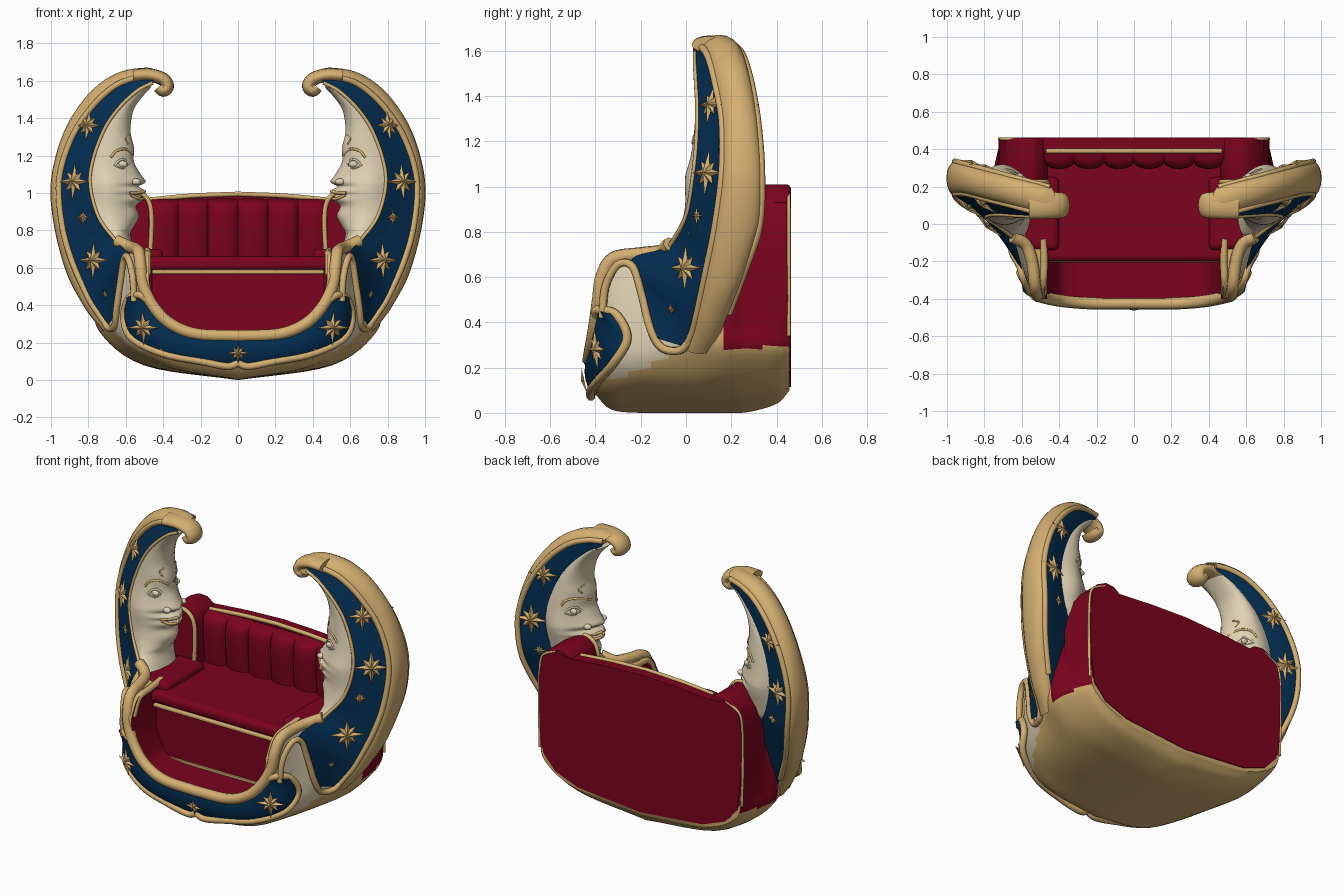
import bpy, bmesh, math, random
from mathutils import Vector
from mathutils.bvhtree import BVHTree

if "Cube" in bpy.data.objects:
    bpy.data.objects.remove(bpy.data.objects["Cube"])

random.seed(4)


def material(name, rgb):
    m = bpy.data.materials.new(name)
    m.diffuse_color = (*rgb, 1)
    m.use_nodes = True
    m.node_tree.nodes["Principled BSDF"].inputs["Base Color"].default_value = m.diffuse_color
    return m


GOLD = material("antique gold", (0.66, 0.43, 0.165))
BLUE = material("night blue", (0.001, 0.028, 0.088))
CREAM = material("ivory", (0.74, 0.64, 0.45))
RED = material("crimson", (0.20, 0.001, 0.013))


def finish(name, bm, mats, mirror=True, angle=50):
    bmesh.ops.recalc_face_normals(bm, faces=bm.faces)
    me = bpy.data.meshes.new(name)
    bm.to_mesh(me)
    bm.free()
    for m in mats:
        me.materials.append(m)
    ob = bpy.data.objects.new(name, me)
    bpy.context.collection.objects.link(ob)
    bpy.ops.object.select_all(action='DESELECT')
    ob.select_set(True)
    bpy.context.view_layer.objects.active = ob
    bpy.ops.object.shade_smooth_by_angle(angle=math.radians(angle))
    if mirror:
        ob.modifiers.new("mirror", 'MIRROR')
    return ob


def spline(pts, n):
    """Smooth curve through pts, n samples per span."""
    p = [Vector(q) for q in pts]
    p = [2 * p[0] - p[1]] + p + [2 * p[-1] - p[-2]]
    out = []
    for i in range(1, len(p) - 2):
        a, b, c, d = p[i - 1:i + 3]
        for k in range(n):
            t = k / n
            out.append(0.5 * (2 * b + (c - a) * t + (2 * a - 5 * b + 4 * c - d) * t * t
                              + (3 * b - a - 3 * c + d) * t ** 3))
    return out + [p[-2]]


def loft(name, rows, mats, rule=None, ring=False, caps=False, mirror=True, angle=50):
    bm = bmesh.new()
    v = [[bm.verts.new(p) for p in r] for r in rows]
    n = len(rows[0])
    for i in range(len(rows) - 1):
        for j in range(n if ring else n - 1):
            k = (j + 1) % n
            f = bm.faces.new((v[i][j], v[i][k], v[i + 1][k], v[i + 1][j]))
            if rule:
                f.material_index = rule(j, f.calc_center_median())
    if caps:
        bm.faces.new(v[0])
        bm.faces.new(v[-1])
    return finish(name, bm, mats, mirror, angle)


def tube(name, pts, r, mat=GOLD, mirror=True, n=6, sides=8):
    path = spline(pts, n)
    rows, a = [], Vector((0.31, 0.47, 0.83))
    for i, p in enumerate(path):
        t = (path[min(i + 1, len(path) - 1)] - path[max(i - 1, 0)]).normalized()
        a = (a - t * a.dot(t)).normalized()
        b = t.cross(a)
        rows.append([p + r * (a * math.cos(k * math.tau / sides) + b * math.sin(k * math.tau / sides))
                     for k in range(sides)])
    return loft(name, rows, [mat], ring=True, caps=True, mirror=mirror)


def prism(name, outline, y0, y1, mat, bevel=0.0):
    ob = loft(name, [[(x, y, z) for x, z in outline] for y in (y0, y1)], [mat], ring=True, caps=True)
    if bevel:
        m = ob.modifiers.new("bevel", 'BEVEL')
        m.width, m.segments = bevel, 3
    return ob


def ball(name, loc, size, mat):
    bm = bmesh.new()
    bmesh.ops.create_uvsphere(bm, u_segments=16, v_segments=10, radius=1)
    for v in bm.verts:
        v.co = Vector(loc) + Vector(v.co[i] * size[i] for i in range(3))
    return finish(name, bm, [mat])


# --- hull: (y, outer half profile, inner top height) ---
sections = [
    (-.40, [(0, .08), (.3, .11), (.44, .2), (.48, .4), (.50, .56)], .56),
    (-.33, [(0, .015), (.35, .07), (.52, .2), (.55, .4), (.54, .67)], .67),
    (-.2, [(0, 0), (.42, .08), (.60, .22), (.60, .45), (.56, .69)], .68),
    (0, [(0, 0), (.48, .08), (.67, .25), (.69, .42), (.62, .70)], .69),
    (.15, [(0, 0), (.5, .08), (.73, .25), (.76, .42), (.70, .70)], .69),
    (.27, [(0, .003), (.5, .08), (.735, .26), (.735, .4), (.70, .69)], .69),
    (.40, [(0, .04), (.48, .1), (.70, .25), (.722, .4), (.70, .69)], .69),
    (.458, [(0, .1), (.45, .14), (.67, .25), (.71, .4), (.70, .69)], .69)]
rows = []
for y, outer, top in sections:
    half = spline(outer, 6) + spline([(.475, top), (.47, .5), (.42, .34), (.34, .262), (0, .25)], 3)
    rows.append([(max(p[0], 0), y, p[1]) for p in half])
cols = [spline(c, 8) for c in zip(*rows)]


def hull_rule(j, c):
    if j > 24 or (c.z > .29 and c.y > .17):
        return 2
    return 1 if j < 24 and c.y < .06 and c.z > .15 + max(0, (c.y + .3) * .45) else 0


loft("hull", [[Vector((p.x, p.y, max(p.z, 0))) for p in r] for r in zip(*cols)], [GOLD, CREAM, RED],
     hull_rule, caps=True)


# --- crescents: blue front, gold rim, blue back ---
def back_y(x, z):
    return .345 - .27 * (1 - x) - .25 * max(0, .85 - z)


O = spline([(.45, .05, 1.625), (.55, .07, 1.615), (.66, .10, 1.57), (.78, .13, 1.46), (.89, .16, 1.29),
            (.955, .16, 1.07), (.94, .13, .83), (.885, .09, .63), (.80, .05, .44), (.75, .03, .36), (.70, 0, .29)], 5)
I = spline([(.455, .04, 1.59), (.54, .04, 1.545), (.64, .045, 1.45), (.715, .05, 1.34), (.775, .045, 1.18),
            (.79, .03, 1.04), (.745, 0, .87), (.65, -.07, .74), (.60, -.24, .68), (.63, -.19, .55), (.665, -.13, .33)], 5)
S = spline([(.42, 1.655), (.5, 1.67), (.65, 1.64), (.80, 1.53), (.93, 1.33), (1.0, 1.07), (.985, .83),
            (.92, .58), (.84, .42), (.78, .33), (.72, .26)], 5)
rows = []
for o, i, s in zip(O, I, S):
    ob_, ib = (Vector((p.x, back_y(p.x, p.z), p.z)) for p in (o, i))
    c = (o + ob_) / 2
    d = Vector((s[0], c.y, s[1])) - c
    rim = [c + (o - c) * math.cos(math.pi * k / 8) + d * math.sin(math.pi * k / 8) for k in range(9)]
    rows.append([i, i.lerp(o, .5)] + rim + [ob_.lerp(ib, .5), ib])
crescent = loft("crescent", rows, [GOLD, BLUE], lambda j, c: 1 if j < 2 or j > 9 else 0)
tube("crescent_outer_trim", O[::5], .017)
tube("crescent_inner_trim", I[:36:5], .010)
back = [Vector((p.x, back_y(p.x, p.z), p.z)) for p in O]
tube("crescent_back_trim", back[:41:5], .017)

# --- scrolled tip ---
path = spline([(.56, 1.628), (.47, 1.63), (.40, 1.608), (.378, 1.57), (.40, 1.55), (.42, 1.57)], 5)
rows = []
for k, p in enumerate(path):
    t = (path[min(k + 1, len(path) - 1)] - path[max(k - 1, 0)]).normalized()
    rows.append([(p[0] - t[1] * .036 * math.cos(a), .10 + (.075 - .0006 * k) * math.sin(a),
                  p[1] + t[0] * .036 * math.cos(a)) for a in (q * math.tau / 16 for q in range(16))])
loft("scroll_tip", rows, [GOLD], ring=True, caps=True)

# --- face in profile, same on front and back ---
profile = spline([(1.57, .46), (1.51, .515), (1.44, .56), (1.33, .575), (1.24, .555), (1.17, .557), (1.10, .52),
                  (1.06, .493), (1.035, .53), (1.01, .492), (.99, .52), (.965, .503), (.93, .545), (.88, .528),
                  (.83, .55), (.78, .575), (.70, .55)], 4)
rows = []
for z, xp in profile:
    i = next((a.lerp(b, (a.z - z) / (a.z - b.z)) for a, b in zip(I, I[1:41]) if a.z >= z > b.z), I[40])
    xi = max(i.x, xp + .01)
    xb = .56 if .8 < z < 1.3 else xp
    yf = max(i.y, -.06)
    ym = .03 + .5 * (back_y(xb, z) - .05)
    yb = back_y(xi, z)
    cheek = .03 * max(0, 1 - abs(z - 1.05) / .45) + .012 * math.exp(-((z - 1.03) / .08) ** 2)
    row = []
    for k in range(25):
        s = 1 - abs(k - 12) / 12
        f = math.sqrt(max(0, 1 - s ** 2.4))
        y0 = yf if k < 12 else yb
        bump = cheek * math.sin(math.pi * s) * (-1 if k < 12 else 1)
        row.append((xi + (xb - xi) * s + (xp - xb) * s ** 4, ym + (y0 - ym) * f + bump, z))
    rows.append(row)
face = loft("moon_face", rows, [CREAM], angle=80)


def tree_of(ob):
    return BVHTree.FromPolygons([v.co for v in ob.data.vertices], [tuple(p.vertices) for p in ob.data.polygons])


def hit(tree, x, z, side):
    """Point and outward normal on a surface seen from front (-1) or back (1)."""
    p, n, _, _ = tree.ray_cast(Vector((x, side * 2, z)), Vector((0, -side, 0)))
    if p is None:
        p, n, _, _ = tree.find_nearest(Vector((x, side * .3, z)))
    return p, (n if n.y * side > 0 else -n)


face_tree = tree_of(face)
for side, tag in ((-1, "front"), (1, "back")):
    def on(x, z):
        return hit(face_tree, x, z, side)[0]
    ball(f"eye_{tag}", on(.617, 1.155), (.026, .014, .018), CREAM)
    ball(f"nostril_{tag}", on(.545, 1.06), (.026, .02, .018), CREAM)
    for part, pts, r in (("brow", [(.565, 1.205), (.60, 1.235), (.65, 1.225), (.68, 1.19)], .007),
                         ("upper_lid", [(.585, 1.155), (.61, 1.18), (.64, 1.17), (.66, 1.145)], .006),
                         ("lower_lid", [(.59, 1.15), (.615, 1.132), (.65, 1.142)], .004),
                         ("upper_lip", [(.50, 1.008), (.53, 1.002), (.58, 1.0)], .009),
                         ("lower_lip", [(.51, .968), (.535, .972), (.575, .99)], .009),
                         ("forehead_curl", [(.585, 1.26), (.60, 1.29), (.585, 1.31)], .005)):
        tube(f"{part}_{tag}", [on(*q) for q in pts], r, CREAM if "lid" in part else GOLD)

# --- front apron ---
A = spline([(0, -.44, .225), (.2, -.44, .235), (.34, -.425, .285), (.43, -.415, .36), (.49, -.40, .43), (.53, -.39, .455)], 5)
B = spline([(0, -.42, .09), (.2, -.42, .10), (.4, -.39, .14), (.565, -.32, .22), (.61, -.26, .33), (.585, -.31, .435)], 5)
rows = []
for a, b in zip(A, B):
    m = (a + b) / 2 + Vector((.06 * a.x, -.015, 0))
    rows.append([a * (1 - t) ** 2 + 2 * t * (1 - t) * (2 * m - (a + b) / 2) + b * t * t for t in (k / 6 for k in range(7))])
apron = loft("front_apron", rows, [BLUE])
tube("apron_trim", [(0, -.42, .09), (.06, -.42, .073)] + B[5::5] + [A[-1], A[20]], .02)

# --- gold edge of the opening and side scrollwork ---
tube("opening_edge", [(0, -.425, .235), (.22, -.425, .245), (.36, -.415, .30), (.45, -.40, .39), (.505, -.385, .50),
                      (.52, -.37, .60), (.53, -.32, .68), (.545, -.2, .70), (.58, -.11, .712), (.65, -.07, .745)], .033)
tube("inner_edge", [(.485, -.37, .56), (.485, -.31, .66), (.48, -.2, .68), (.485, -.08, .69)], .02)
tube("side_loop", [(.555, -.37, .42), (.565, -.355, .56), (.59, -.30, .655), (.61, -.235, .645), (.63, -.195, .52),
                   (.65, -.16, .38), (.66, -.11, .29), (.69, -.03, .275), (.72, .02, .32)], .018)


# --- stars and studs ---
def star(name, tree, x, z, r, side=-1, mirror=True, tips=8):
    p, n = hit(tree, x, z, side)
    u = n.cross(Vector((0, 0, 1))).normalized()
    w = u.cross(n)
    bm = bmesh.new()
    top = bm.verts.new(p + n * (.01 + r * .2))
    rim = []
    for k in range(tips * 2):
        q = r * (.38 if k % 2 else (1 if k % 4 == 0 else .7))
        a = math.pi * k / tips
        rim.append(bm.verts.new(p + n * .007 + q * (u * math.sin(a) + w * math.cos(a))))
    for k in range(len(rim)):
        bm.faces.new((top, rim[k], rim[(k + 1) % len(rim)]))
    bm.faces.new(rim)
    finish(name, bm, [GOLD], mirror, 10)


moon_tree, apron_tree = tree_of(crescent), tree_of(apron)
for k, (x, z, r) in enumerate([(.80, 1.36, .09), (.875, 1.06, .105), (.825, .87, .045), (.77, .64, .105), (.705, .46, .03)]):
    star(f"star_front_{k}", moon_tree, x, z, r)
    if k < 3:
        star(f"star_back_{k}", moon_tree, x, z, r, 1)
star("apron_star", apron_tree, .505, .28, .095)
star("apron_centre_star", apron_tree, .001, .145, .06, mirror=False)
for k in range(16):
    i = random.randint(8, 36)
    q = I[i].lerp(O[i], random.uniform(.25, .75))
    star(f"stud_{k}", moon_tree, q.x, q.z, .009, -1 if k < 10 else 1, tips=4)

# --- red back, arms and seat ---
prism("back_panel", [(0, .115), (.44, .155), (.60, .215), (.685, .31), (.71, .5), (.715, .8), (.69, .93), (.6, .98),
                     (.5, .965), (.25, .985), (0, .995)], .39, .463, RED)
prism("arm_block", [(.46, .4), (.46, .90), (.485, .97), (.53, 1.005), (.59, 1.01), (.65, .98), (.70, .91), (.72, .8),
                    (.725, .5), (.71, .33), (.6, .31)], .23, .459, RED, bevel=.012)
tube("arm_trim", [(.47, .225, .66), (.462, .225, .85), (.475, .225, .95), (.52, .225, 1.0), (.59, .225, 1.01)], .013)
tube("back_top_trim", [(0, .39, .995), (.25, .39, .985), (.47, .39, .965)], .013)
tube("back_edge_trim", [(.715, .455, .34), (.72, .455, .6), (.718, .455, .82), (.695, .455, .93), (.6, .455, .982)], .008)

rows = []
for k in range(97):
    x = -.48 + .01 * k
    puff = math.sqrt(abs(math.sin(math.pi * k / 16)))
    rows.append([(x, y - .035 * puff, z) for y, z in
                 spline([(.35, .60), (.335, .75), (.33, .88), (.35, .945), (.42, .97)], 4)])
loft("pleated_backrest", rows, [RED], mirror=False, angle=60)


def box(name, lo, hi, mat, bevel, mirror=False):
    bm = bmesh.new()
    bmesh.ops.create_cube(bm, size=1)
    for v in bm.verts:
        v.co = [(lo[i] + hi[i]) / 2 + v.co[i] * (hi[i] - lo[i]) for i in range(3)]
    ob = finish(name, bm, [mat], mirror, 40)
    m = ob.modifiers.new("bevel", 'BEVEL')
    m.width, m.segments = bevel, 4


box("seat_cushion", (-.49, -.20, .585), (.49, .37, .66), RED, .03)
box("side_rest", (.40, -.14, .60), (.60, .25, .70), RED, .03, mirror=True)
box("seat_front", (-.46, -.175, .20), (.46, .37, .59), RED, .005)
box("seat_trim", (-.46, -.205, .567), (.46, -.15, .59), GOLD, .008)
box("floor_trim", (-.36, -.185, .25), (.36, -.17, .268), GOLD, .003)
